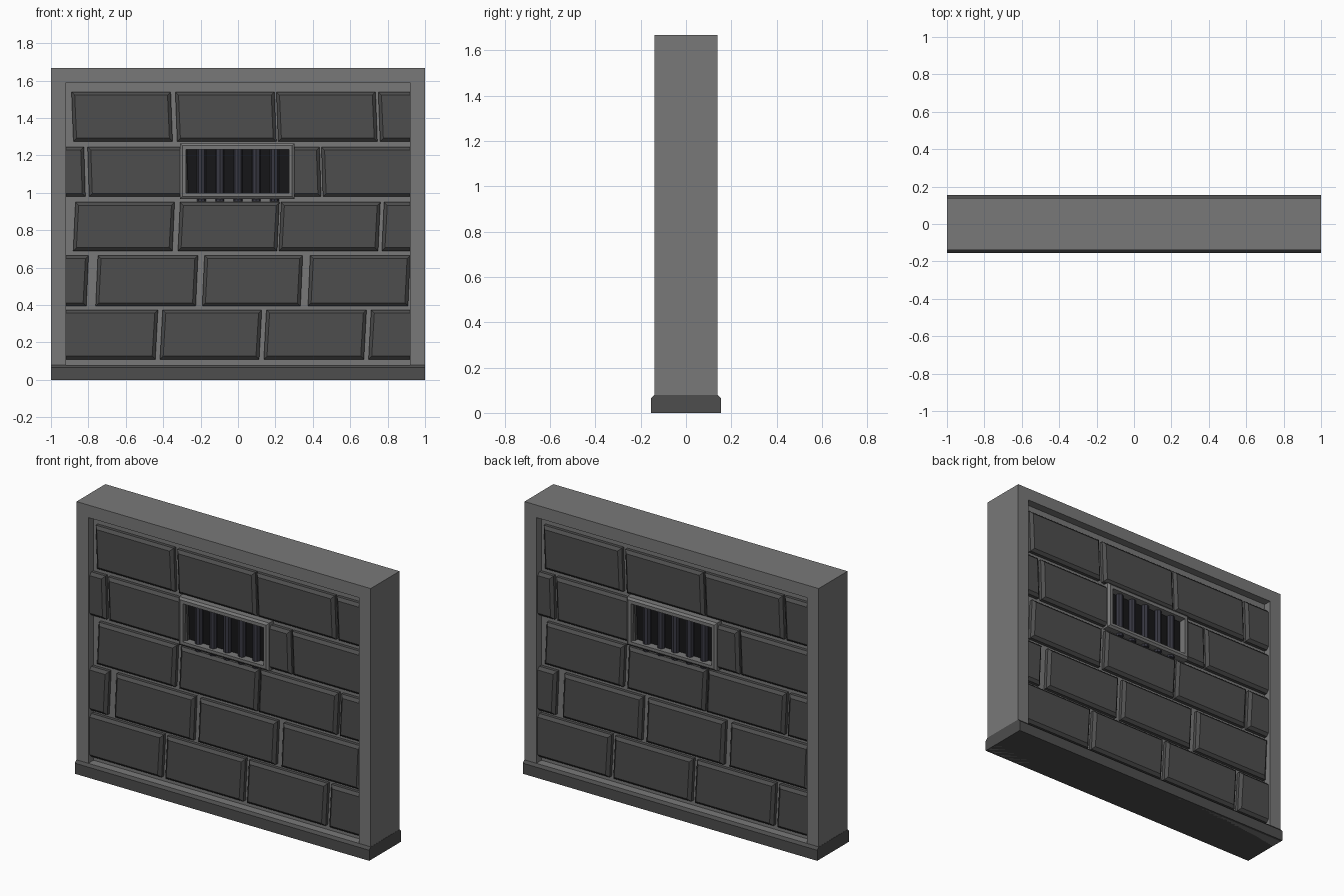
import bpy, bmesh, math
from mathutils import Matrix

if "Cube" in bpy.data.objects:
    bpy.data.objects.remove(bpy.data.objects["Cube"])


def material(name, r, g, b):
    m = bpy.data.materials.new(name)
    m.diffuse_color = (r, g, b, 1)
    m.use_nodes = True
    m.node_tree.nodes["Principled BSDF"].inputs["Base Color"].default_value = m.diffuse_color
    return m


STONE = material("stone", 0.19, 0.19, 0.19)
BRICK = material("dark_brick", 0.075, 0.075, 0.075)
IRON = material("iron", 0.04, 0.04, 0.055)
DARK = material("dark_opening", 0.008, 0.008, 0.009)
TURN = Matrix.Rotation(math.pi, 4, 'Z')


def finish(bm, name, mat, both_sides=False):
    bmesh.ops.recalc_face_normals(bm, faces=bm.faces)
    me = bpy.data.meshes.new(name)
    bm.to_mesh(me)
    bm.free()
    me.materials.append(mat)
    for side in (["front", "back"] if both_sides else [""]):
        ob = bpy.data.objects.new((side + "_" + name).strip("_"), me)
        if side == "back":
            ob.matrix_world = TURN
        bpy.context.collection.objects.link(ob)


def loft(bm, loops, caps=True, cyclic=False):
    """Skin a list of equal length vertex loops."""
    rings = [[bm.verts.new(p) for p in loop] for loop in loops]
    pairs = list(zip(rings, rings[1:]))
    if cyclic:
        pairs.append((rings[-1], rings[0]))
    for a, b in pairs:
        for i in range(len(a)):
            j = (i + 1) % len(a)
            bm.faces.new((a[i], a[j], b[j], b[i]))
    if caps and not cyclic:
        bm.faces.new(rings[0])
        bm.faces.new(rings[-1])


def rect(x0, x1, z0, z1, y, inset=0.0, shear=0.0):
    x0, x1, z0, z1 = x0 + inset, x1 - inset, z0 + inset, z1 - inset
    return [(x0 - shear, y, z0), (x1 - shear, y, z0), (x1 + shear, y, z1), (x0 + shear, y, z1)]


# Mortar core
bm = bmesh.new()
loft(bm, [rect(-0.95, 0.95, 0.05, 1.62, y) for y in (-0.09, 0.09)])
finish(bm, "mortar_core", STONE)

# Outer stone border, full depth
bm = bmesh.new()
outer, inner = (-1, 1, 0, 1.667), (-0.92, 0.92, 0.08, 1.59)
loft(bm, [rect(*outer, -0.14), rect(*outer, 0.14), rect(*inner, 0.14), rect(*inner, -0.14)],
     cyclic=True)
finish(bm, "stone_border", STONE)

# Chamfered plinth
bm = bmesh.new()
profile = [(-0.155, 0), (0.155, 0), (0.155, 0.065), (0.14, 0.08), (-0.14, 0.08), (-0.155, 0.065)]
loft(bm, [[(x, y, z) for y, z in profile] for x in (-1.001, 1.001)])
finish(bm, "plinth", BRICK)

# Brick courses: bottom, top, shear, (left, right) of each brick
courses = [
    (0.11, 0.375, 0.007, [(-0.97, -0.435), (-0.41, 0.12), (0.145, 0.68), (0.705, 0.98)]),
    (0.395, 0.665, 0.006, [(-0.98, -0.805), (-0.755, -0.22), (-0.185, 0.34), (0.38, 0.915)]),
    (0.69, 0.95, 0.006, [(-0.875, -0.345), (-0.315, 0.215), (0.225, 0.755), (0.775, 0.98)]),
    (0.98, 1.245, -0.004, [(-0.98, -0.82), (-0.80, -0.27), (0.0, 0.44), (0.45, 0.98)]),
    (1.275, 1.54, -0.005, [(-0.885, -0.355), (-0.33, 0.20), (0.21, 0.74), (0.755, 0.98)]),
]
for row, (z0, z1, shear, spans) in enumerate(courses, 1):
    bm = bmesh.new()
    for x0, x1 in spans:
        if row == 4 and x0 == 0.0:
            x0 = 0.28  # rest of this brick is replaced by the window
        loft(bm, [rect(x0, x1, z0, z1, -0.08, 0, shear),
                  rect(x0, x1, z0, z1, -0.11, 0, shear),
                  rect(x0, x1, z0, z1, -0.126, 0.017, shear)])
    finish(bm, f"brick_course_{row}", BRICK, True)

# Window surround
bm = bmesh.new()
outer, inner = (-0.31, 0.303, 0.968, 1.265), (-0.277, 0.273, 0.998, 1.232)
loft(bm, [rect(*outer, -0.085), rect(*outer, -0.13), rect(*outer, -0.14, 0.013),
          rect(*inner, -0.14), rect(*inner, -0.085)], cyclic=True)
finish(bm, "window_surround", STONE, True)

# Dark opening
bm = bmesh.new()
loft(bm, [rect(-0.29, 0.29, 0.985, 1.245, y) for y in (-0.085, -0.0915)])
finish(bm, "window_opening", DARK, True)

# Window bars, running slightly below the surround
bm = bmesh.new()
for i in range(5):
    cx = -0.195 + 0.0975 * i
    loft(bm, [[(cx + 0.023 * math.cos(a * math.pi / 4), -0.1 + 0.023 * math.sin(a * math.pi / 4), z)
               for a in range(8)] for z in (0.953, 1.255)])
finish(bm, "window_bars", IRON, True)
